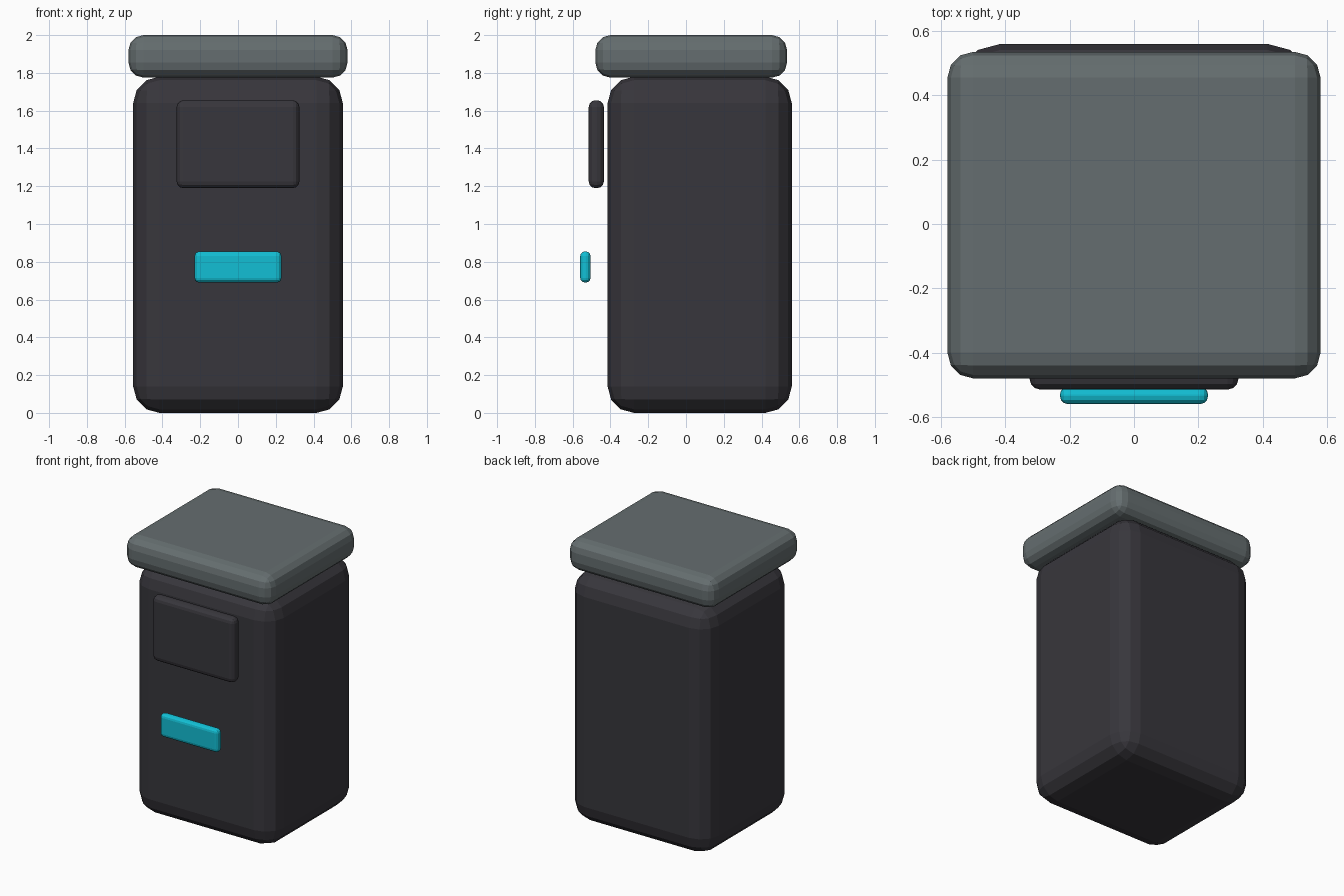
import bpy

if "Cube" in bpy.data.objects:
    bpy.data.objects.remove(bpy.data.objects["Cube"])


def material(name, rgb):
    m = bpy.data.materials.new(name)
    m.diffuse_color = (*rgb, 1.0)
    m.use_nodes = True
    m.node_tree.nodes["Principled BSDF"].inputs["Base Color"].default_value = m.diffuse_color
    return m


dark = material("charcoal", (0.039, 0.037, 0.045))
grey = material("slate grey", (0.13, 0.155, 0.16))
cyan = material("cyan", (0.006, 0.52, 0.66))


def rounded_box(name, lo, hi, bevel, mat, segments=3):
    """Box between two corners, with rounded edges."""
    center = [(a + b) / 2 for a, b in zip(lo, hi)]
    bpy.ops.mesh.primitive_cube_add(size=1, location=center)
    ob = bpy.context.object
    ob.name = name
    ob.scale = [b - a for a, b in zip(lo, hi)]
    bpy.ops.object.transform_apply(location=False, rotation=False, scale=True)
    mod = ob.modifiers.new("rounded edges", 'BEVEL')
    mod.width = bevel
    mod.segments = segments
    mod.limit_method = 'NONE'
    ob.data.materials.append(mat)
    return ob


# Main bin body
rounded_box("body", (-0.555, -0.415, 0.0), (0.555, 0.56, 1.78), 0.14, dark)
# Overhanging lid, shifted slightly forward
rounded_box("lid", (-0.58, -0.48, 1.775), (0.58, 0.535, 2.0), 0.08, grey)
# Raised front panel, standing off the body
rounded_box("front_panel", (-0.325, -0.515, 1.19), (0.325, -0.435, 1.655), 0.035, dark)
# Bright label plate, standing off the body
rounded_box("label_plate", (-0.23, -0.56, 0.69), (0.23, -0.505, 0.855), 0.025, cyan)
